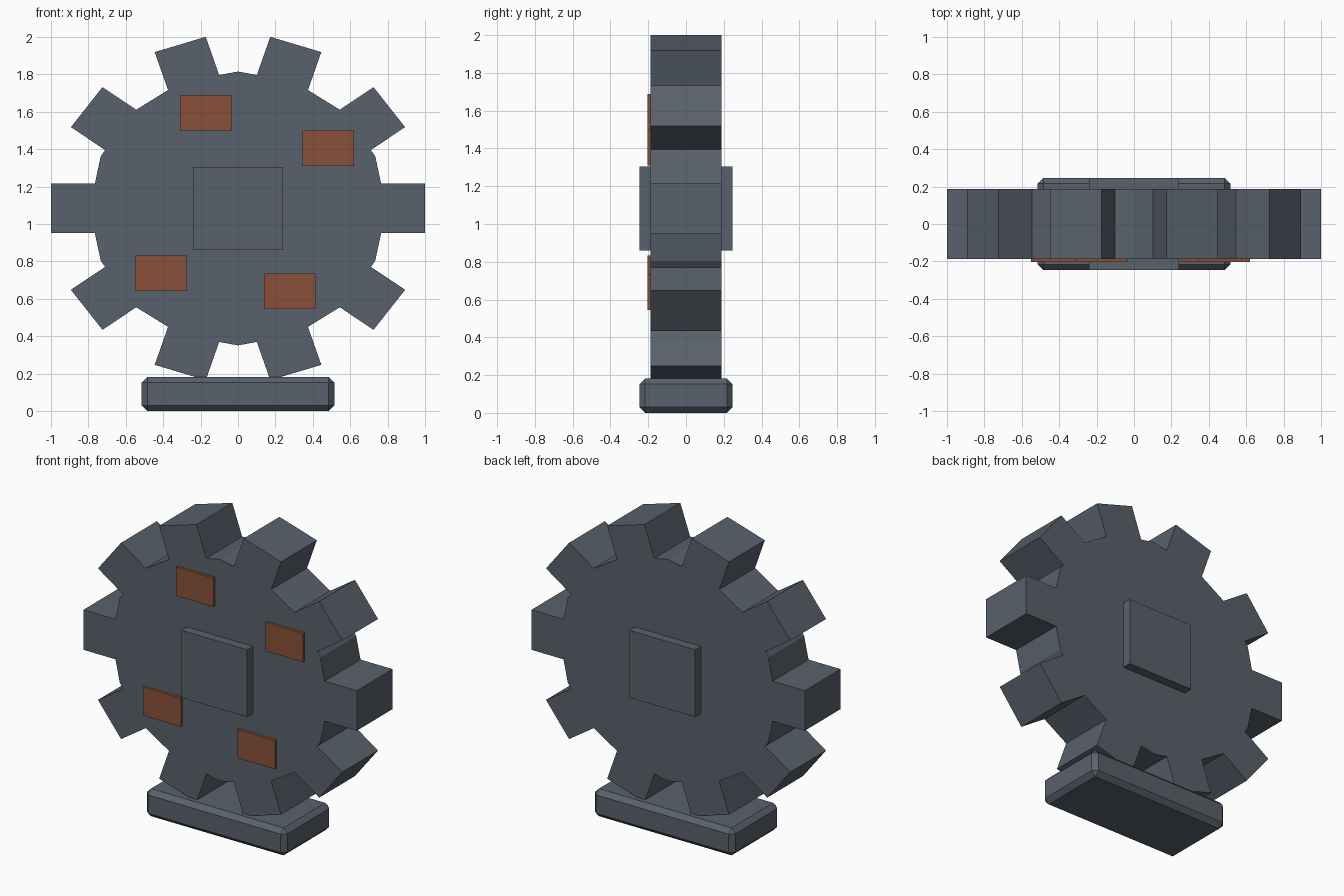
import bpy, bmesh
from math import sin, cos, asin, radians, floor

cube = bpy.data.objects.get("Cube")
if cube:
    bpy.data.objects.remove(cube, do_unlink=True)


def material(name, color):
    m = bpy.data.materials.new(name)
    m.use_nodes = True
    m.diffuse_color = (*color, 1)
    m.node_tree.nodes["Principled BSDF"].inputs["Base Color"].default_value = (*color, 1)
    return m


steel = material("dark steel", (0.10, 0.12, 0.15))
rust = material("rust", (0.25, 0.08, 0.04))


def add_object(name, bm, mat):
    bmesh.ops.recalc_face_normals(bm, faces=bm.faces)
    mesh = bpy.data.meshes.new(name)
    bm.to_mesh(mesh)
    bm.free()
    mesh.materials.append(mat)
    obj = bpy.data.objects.new(name, mesh)
    bpy.context.collection.objects.link(obj)
    return obj


def box(name, center, size, mat):
    bm = bmesh.new()
    bmesh.ops.create_cube(bm, size=1)
    bmesh.ops.scale(bm, vec=size, verts=bm.verts)
    bmesh.ops.translate(bm, vec=center, verts=bm.verts)
    return add_object(name, bm, mat)


CENTER_Z = 1.083
SQUASH = 0.922         # the wheel is slightly flattened vertically
HALF_DEPTH = 0.187
TEETH, SIDES = 10, 16
BODY_R, TOOTH_HALF = 0.794, 0.1435
STEP = radians(360 / SIDES)


def body_radius(a):
    """Radius of the many-sided wheel body at angle a."""
    return BODY_R * cos(STEP / 2) / cos(a % STEP - STEP / 2)


def root_angle(tooth, side):
    """Angle at which a tooth flank meets the wheel body."""
    a = tooth
    for _ in range(20):
        a = tooth + side * asin(TOOTH_HALF / body_radius(a))
    return a


# Gear outline: each tooth tip, then the body corners in the gap after it
outline = []
for i in range(TEETH):
    t = radians(360 / TEETH) * i
    for side in (-1, 1):
        h = side * TOOTH_HALF
        outline.append((cos(t) - h * sin(t), sin(t) + h * cos(t)))
    start = root_angle(t, 1)
    end = root_angle(t + radians(360 / TEETH), -1)
    first, last = floor(start / STEP) + 1, floor(end / STEP)
    for a in [start] + [k * STEP for k in range(first, last + 1)] + [end]:
        outline.append((body_radius(a) * cos(a), body_radius(a) * sin(a)))

# Gear wheel
bm = bmesh.new()
face = bm.faces.new([bm.verts.new((x, -HALF_DEPTH, CENTER_Z + z * SQUASH)) for x, z in outline])
ext = bmesh.ops.extrude_face_region(bm, geom=[face], use_keep_orig=True)
bmesh.ops.translate(bm, vec=(0, 2 * HALF_DEPTH, 0),
                    verts=[v for v in ext["geom"] if isinstance(v, bmesh.types.BMVert)])
add_object("gear_wheel", bm, steel)

# Square hub passing through the wheel
box("hub", (0, 0, CENTER_Z), (0.48, 0.494, 0.445), steel)

# Chamfered foot
foot = box("foot", (0, 0, 0.091), (1.03, 0.494, 0.182), steel)
bevel = foot.modifiers.new("chamfer", "BEVEL")
bevel.width = 0.03
bevel.segments = 1

# Rust patches on the front face
for i, (x, z) in enumerate([(-0.173, 1.594), (0.482, 1.404), (-0.413, 0.737), (0.277, 0.641)]):
    box(f"rust_patch_{i + 1}", (x, -0.195, z), (0.274, 0.018, 0.19), rust)
